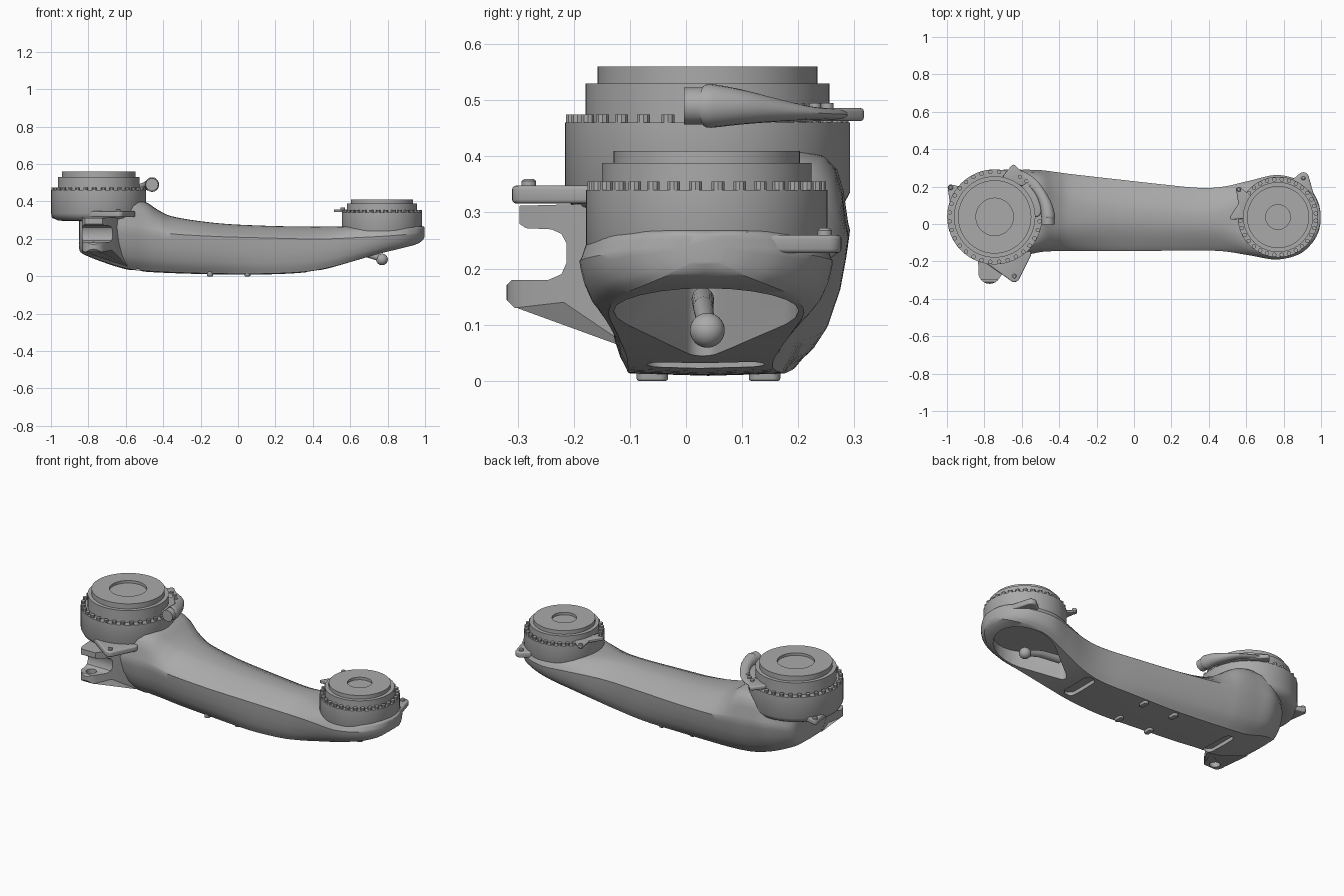
import bpy, bmesh
from math import sin, cos, pi, radians
from mathutils import Vector, Matrix

cube = bpy.data.objects.get("Cube")
if cube:
    bpy.data.objects.remove(cube)

grey = bpy.data.materials.new("mid_grey")
grey.use_nodes = True
COLOUR = (0.4, 0.4, 0.4, 1)
grey.diffuse_color = COLOUR
grey.node_tree.nodes["Principled BSDF"].inputs["Base Color"].default_value = COLOUR


def add(name, bm, angle=35):
    bmesh.ops.recalc_face_normals(bm, faces=bm.faces)
    me = bpy.data.meshes.new(name)
    bm.to_mesh(me)
    bm.free()
    me.materials.append(grey)
    me.shade_smooth()
    me.set_sharp_from_angle(angle=radians(angle))
    ob = bpy.data.objects.new(name, me)
    bpy.context.collection.objects.link(ob)
    return ob


def bake(ob, angle=35):
    """Replace the mesh by its modified result."""
    dg = bpy.context.evaluated_depsgraph_get()
    me = bpy.data.meshes.new_from_object(ob.evaluated_get(dg))
    ob.modifiers.clear()
    ob.data = me
    me.shade_smooth()
    me.set_sharp_from_angle(angle=radians(angle))


def cut(ob, cutter, operation='DIFFERENCE'):
    mod = ob.modifiers.new("cut", 'BOOLEAN')
    mod.operation = operation
    mod.solver = 'EXACT'
    mod.object = cutter
    cutter.hide_render = True
    bpy.context.view_layer.update()
    bake(ob)
    bpy.data.objects.remove(cutter)


def bevel(ob, width, segments=3):
    mod = ob.modifiers.new("bevel", 'BEVEL')
    mod.width, mod.segments = width, segments
    mod.limit_method, mod.angle_limit = 'ANGLE', radians(40)
    bake(ob)


def loft(rings):
    bm = bmesh.new()
    loops = [[bm.verts.new(p) for p in ring] for ring in rings]
    for a, b in zip(loops, loops[1:]):
        for i in range(len(a)):
            j = (i + 1) % len(a)
            bm.faces.new((a[i], a[j], b[j], b[i]))
    bm.faces.new(loops[0])
    bm.faces.new(loops[-1])
    return bm


def lathe(name, x, y, profile, n=64):
    """Turned part from (radius, height) pairs, closed by end discs."""
    return add(name, loft([[(x + r * cos(2 * pi * i / n), y + r * sin(2 * pi * i / n), z)
                            for i in range(n)] for r, z in profile]))


def plate(name, discs, z0, z1, round_edge=0.006):
    """Flat plate whose outline wraps round a set of discs (x, y, radius)."""
    bm = bmesh.new()
    for x, y, r in discs:
        for i in range(24):
            a = 2 * pi * i / 24
            for z in (z0, z1):
                bm.verts.new((x + r * cos(a), y + r * sin(a), z))
    res = bmesh.ops.convex_hull(bm, input=bm.verts)
    junk = {g for g in res["geom_interior"] + res["geom_unused"]
            if isinstance(g, bmesh.types.BMVert)}
    bmesh.ops.delete(bm, geom=list(junk), context='VERTS')
    bmesh.ops.dissolve_limit(bm, angle_limit=0.01, verts=bm.verts, edges=bm.edges)
    ob = add(name, bm)
    if round_edge:
        bevel(ob, round_edge)
    return ob


def tube(name, path, n=20):
    """Tube along (x, y, z, plan radius, vertical radius) points."""
    rings = []
    for k, (x, y, z, rw, rz) in enumerate(path):
        a, b = path[max(k - 1, 0)], path[min(k + 1, len(path) - 1)]
        d = Vector((b[0] - a[0], b[1] - a[1], 0)).normalized()
        rings.append([(x - d.y * rw * cos(t), y + d.x * rw * cos(t), z + rz * sin(t))
                      for t in (2 * pi * i / n for i in range(n))])
    return add(name, loft(rings))


def spline(points, steps=5):
    """Smooth curve through tuples of any length."""
    p = [points[0]] + points + [points[-1]]
    out = []
    for a, b, c, d in zip(p, p[1:], p[2:], p[3:]):
        for s in range(steps):
            t = s / steps
            out.append(tuple(v + t / 2 * (w - u + t * (2 * u - 5 * v + 4 * w - q
                             + t * (3 * v - 3 * w + q - u))) for u, v, w, q in zip(a, b, c, d)))
    return out + [points[-1]]


# Arm body: x, y min, y max, bottom, side crease, top, floor width, squareness of the top
stations = [
    (-.85, -.06, .13, .15, .25, .33, .64, 1), (-.83, -.14, .21, .12, .25, .35, .64, 1),
    (-.72, -.18, .285, .075, .27, .40, .64, 1), (-.60, -.17, .29, .038, .26, .415, .64, 1),
    (-.50, -.15, .288, .025, .25, .40, .64, .85), (-.42, -.145, .278, .02, .24, .35, .66, .5),
    (-.33, -.145, .266, .016, .225, .315, .68, .2), (-.10, -.145, .24, .01, .212, .283, .72, 0),
    (.15, -.143, .212, .01, .205, .27, .8, 0), (.35, -.142, .193, .02, .20, .266, .8, 0),
    (.48, -.146, .200, .042, .20, .266, .8, .15), (.62, -.168, .232, .08, .206, .268, .8, .7),
    (.76, -.190, .262, .12, .213, .27, .8, 1), (.88, -.163, .235, .15, .222, .27, .8, 1),
    (.95, -.105, .178, .17, .23, .27, .8, 1), (.985, -.045, .115, .19, .235, .268, .8, 1),
    (.997, .005, .065, .21, .238, .262, .8, 1)]


def section(x, y0, y1, zb, zc, zt, floor, square):
    c, w = (y0 + y1) / 2, (y1 - y0) / 2
    low = [(-.15, .02), (0, .08), (.25, .16), (.55, .32), (.82, .6), (.95, .85), (1, 1)]
    roof = [(.985, .04), (.85, .27), (.62, .60), (.38, .88), (.18, .98)]
    box = [(.985, .1), (.95, .5), (.90, .75), (.80, .91), (.60, .98)]
    half = [(floor + s * (1 - floor), zb + t * (zc - zb)) for s, t in low]
    for a, b in zip(roof, box):
        u, t = Vector(a).lerp(Vector(b), square)
        half.append((u, zc + t * (zt - zc)))
    pts = [(0, zb)] + half + [(0, zt)] + [(-u, z) for u, z in reversed(half)]
    return [(x, c + u * w, z) for u, z in pts]


body = add("arm_body", loft([section(*s) for s in spline(stations)]))

# Cable pocket under the small joint, and the two cross slots
cut(body, plate("pocket_cutter", [(.77, .036, .165), (.52, .03, .03)], -.1, .195, 0))
for x, z in ((-.54, .055), (.40, .045)):
    cut(body, plate("slot_cutter", [(x, -.04, .03), (x, .11, .03)], z - .1, z, 0))

# Ball-headed pin in the pocket
tube("pin_stalk", [(.53, .03, .145, .02, .022), (.66, .031, .13, .018, .02),
                   (.77, .037, .092, .014, .016)])
bm = bmesh.new()
bmesh.ops.create_uvsphere(bm, u_segments=32, v_segments=20, radius=.031,
                          matrix=Matrix.Translation((.77, .038, .09)))
add("pin_ball", bm)

# Feet under the arm
for x in (-.15, .05):
    for y in (-.06, .14):
        plate("foot", [(x, y - .012, .016), (x, y + .012, .016)], 0, .06, .004)


# Joint drums: housing, bolted flange, stepped collar and recessed face
def joint(prefix, x, y, r, base, flange, collar, top, recess):
    lathe(prefix + "_drum", x, y, [
        (r * .72, base), (r * .86, base + .004), (r * .95, base + .016), (r, base + .04),
        (r, flange), (collar[0], flange), (collar[0], collar[1]),
        (top[0], collar[1]), (top[0], top[1]), (recess, top[1]), (recess, top[1] - .015)])
    for i in range(32):
        a = 2 * pi * (i + .5) / 32
        px, py = x + (r - .0125) * cos(a), y + (r - .0125) * sin(a)
        lathe("flange_bolt", px, py, [(.012, flange - .01), (.012, flange + .015)], 10)


joint("large", -.745, .038, .254, .295, .46, (.2175, .53), (.196, .56), .10)
joint("small", .77, .037, .215, .20, .34, (.187, .388), (.166, .41), .066)

# Hinge bracket on the front of the large end: C profile trimmed to a rounded plan
c_profile = [(-.305, .13), (-.32, .145), (-.32, .17), (-.31, .18), (-.245, .18),
             (-.222, .19), (-.213, .21), (-.213, .245), (-.222, .262), (-.24, .27),
             (-.285, .272), (-.297, .28), (-.297, .312), (-.08, .318)]
bracket = add("hinge_bracket", loft([[(x, y, z) for y, z in [(-.08, root)] + c_profile]
                                     for x, root in ((-.95, .156), (-.5, .021))]))
cut(bracket, plate("plan_cutter", [(-.772, -.26, .06), (-.775, -.08, .06), (-.62, -.08, .03)],
                   0, .4, 0), 'INTERSECT')
cut(bracket, lathe("hole_cutter", -.772, -.268, [(.028, 0), (.028, .24)], 32))


# Latch ears with a screw near the tip
def ear(name, tip, tip_r, roots, z0, z1):
    plate(name, [(*tip, tip_r)] + roots, z0, z1, .007)
    lathe("ear_screw", *tip, [(.013, z0), (.013, z1 + .008), (.008, z1 + .012)], 16)


ear("front_ear", (-.64, -.28), .03, [(-.78, -.18, .03), (-.58, -.16, .03)], .316, .348)
ear("rear_ear", (.905, .247), .03, [(.83, .17, .04), (.93, .12, .04)], .228, .26)
ear("inner_ear", (.56, .185), .014, [(.585, .06, .02), (.62, .13, .02)], .343, .357)
plate("inner_ear_tail", [(.525, .035, .012), (.57, .09, .02), (.60, .05, .02)], .343, .357, .004)
ear("rim_ear", (-.98, .195), .016, [(-.93, .17, .03), (-.96, .08, .02)], .31, .34)

# Curved clamp lever round the large joint
tube("lever_grip", [(-.46, -.004, .49, .034, .033), (-.46, .04, .49, .034, .033)])
tube("lever_arm", spline([
    (-.46, .034, .49, .036, .037), (-.46, .045, .49, .037, .039),
    (-.47, .10, .488, .032, .031), (-.50, .165, .482, .026, .02),
    (-.545, .22, .477, .027, .012), (-.61, .26, .475, .027, .011),
    (-.65, .278, .475, .018, .011)], 3))
plate("lever_tip", [(-.645, .303, .014), (-.60, .235, .03), (-.68, .25, .02)], .463, .486)
plate("lever_link", [(-.52, .06, .02), (-.50, .12, .02), (-.57, .2, .03)], .462, .484)
for x, y in ((-.545, .20), (-.575, .23), (-.61, .252)):
    lathe("lever_screw", x, y, [(.011, .47), (.011, .495)], 12)
